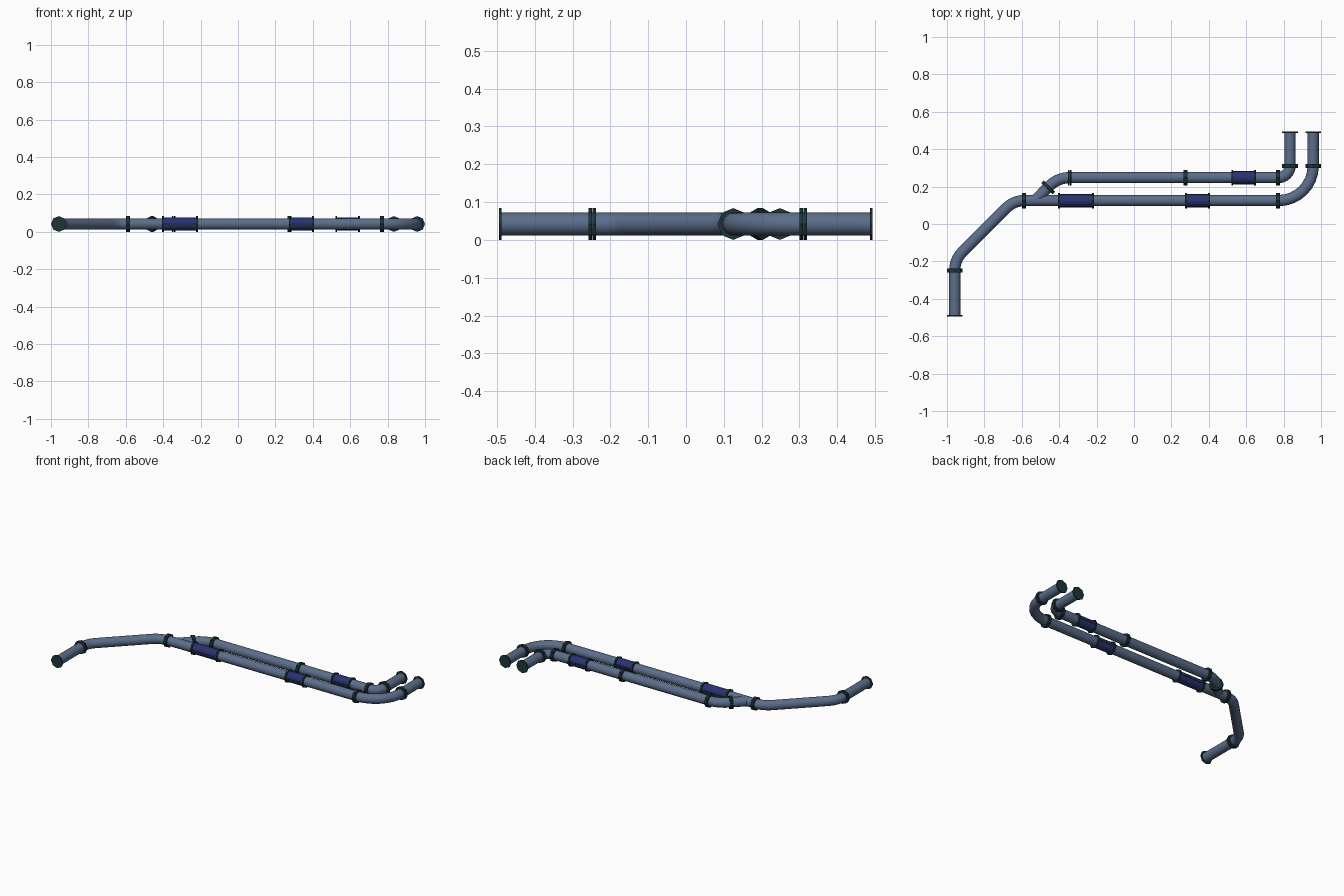
import bpy, bmesh, math
from mathutils import Vector, Matrix

cube = bpy.data.objects.get("Cube")
if cube:
    bpy.data.objects.remove(cube)

Z = 0.042          # pipe axis height
PIPE_R = 0.03
FLANGE_R = 0.042


def material(name, colour):
    m = bpy.data.materials.new(name)
    m.use_nodes = True
    m.diffuse_color = (*colour, 1)
    bsdf = m.node_tree.nodes["Principled BSDF"]
    bsdf.inputs["Base Color"].default_value = (*colour, 1)
    bsdf.inputs["Roughness"].default_value = 0.6
    return m


STEEL = material("slate blue steel", (0.105, 0.155, 0.255))
DARK = material("dark teal iron", (0.012, 0.036, 0.042))
NAVY = material("navy blue", (0.023, 0.031, 0.16))


def finish(name, bm, mat, smooth=False):
    bmesh.ops.recalc_face_normals(bm, faces=bm.faces)
    mesh = bpy.data.meshes.new(name)
    bm.to_mesh(mesh)
    bm.free()
    mesh.materials.append(mat)
    for p in mesh.polygons:
        p.use_smooth = smooth and len(p.vertices) == 4
    obj = bpy.data.objects.new(name, mesh)
    bpy.context.collection.objects.link(obj)


def rounded_path(corners, steps=8):
    """Corners are (x, y, bend radius); returns points with arc bends."""
    pts = [Vector((c[0], c[1], Z)) for c in corners]
    path = [pts[0]]
    for i in range(1, len(pts) - 1):
        a = (pts[i - 1] - pts[i]).normalized()
        b = (pts[i + 1] - pts[i]).normalized()
        half = a.angle(b) / 2
        r = corners[i][2]
        centre = pts[i] + (a + b).normalized() * r / math.sin(half)
        start = (pts[i] + a * r / math.tan(half) - centre).normalized()
        end = (pts[i] + b * r / math.tan(half) - centre).normalized()
        path += [centre + start.slerp(end, k / steps) * r for k in range(steps + 1)]
    return path + [pts[-1]]


def pipe(name, corners, sides=16):
    path = rounded_path(corners)
    bm = bmesh.new()
    rings = []
    for i, p in enumerate(path):
        before = (p - path[i - 1]).normalized() if i else Vector()
        after = (path[i + 1] - p).normalized() if i < len(path) - 1 else Vector()
        d = (before + after).normalized()
        side = Vector((d.y, -d.x, 0))
        rings.append([bm.verts.new(p + PIPE_R * (side * math.cos(t) + Vector((0, 0, math.sin(t)))))
                      for t in (math.tau * k / sides for k in range(sides))])
    for a, b in zip(rings, rings[1:]):
        for k in range(sides):
            n = (k + 1) % sides
            bm.faces.new((a[k], a[n], b[n], b[k]))
    bm.faces.new(rings[0])
    bm.faces.new(rings[-1])
    finish(name, bm, STEEL, True)


def add_disc(bm, x, y, angle, length, radius, sides=8):
    """Prism lying along the given plan angle, one vertex pointing up."""
    m = (Matrix.Translation((x, y, Z)) @ Matrix.Rotation(angle, 4, "Z")
         @ Matrix.Rotation(math.pi / 2, 4, "Y"))
    bmesh.ops.create_cone(bm, cap_ends=True, segments=sides, radius1=radius,
                          radius2=radius, depth=length, matrix=m)


def add_box(bm, centre, size):
    m = Matrix.Translation(centre) @ Matrix.Diagonal((*size, 1))
    bmesh.ops.create_cube(bm, size=1, matrix=m)


def joint(name, x, y, degrees):
    """Pair of flange plates bolted face to face."""
    bm = bmesh.new()
    a = math.radians(degrees)
    for s in (-0.0053, 0.0053):
        add_disc(bm, x + s * math.cos(a), y + s * math.sin(a), a, 0.0095, FLANGE_R)
    finish(name, bm, DARK)


def end_plate(name, x, y):
    bm = bmesh.new()
    add_disc(bm, x, y, math.pi / 2, 0.007, FLANGE_R)
    finish(name, bm, DARK)


def sleeve(name, x0, x1, y):
    """Navy split casing with bolted side seams between two flanges."""
    mid, length = (x0 + x1) / 2, x1 - x0
    bm = bmesh.new()
    add_disc(bm, mid, y, 0, length, 0.034, 16)
    finish(name + "_casing", bm, NAVY, True)
    # Side seams and their rows of bolts
    bm = bmesh.new()
    count = round(length / 0.012)
    for s in (-1, 1):
        add_box(bm, (mid, y + s * 0.0335, Z), (length, 0.006, 0.004))
        for i in range(1, count):
            add_box(bm, (x0 + length * i / count, y + s * 0.033, Z), (0.005, 0.005, 0.009))
    finish(name + "_seams", bm, DARK)
    bm = bmesh.new()
    for x in (x0, x1):
        add_disc(bm, x, y, 0, 0.01, FLANGE_R)
    finish(name + "_flanges", bm, DARK)


# Pipe runs
MAIN_Y, SIDE_Y = 0.125, 0.248
LEFT_X, INNER_X, OUTER_X = -0.958, 0.834, 0.958
pipe("main_pipe", [(LEFT_X, -0.492, 0), (LEFT_X, -0.19, 0.135), (-0.643, MAIN_Y, 0.135),
                   (OUTER_X, MAIN_Y, 0.185), (OUTER_X, 0.49, 0)])
pipe("branch_pipe", [(-0.53, MAIN_Y, 0), (-0.408, SIDE_Y, 0.155),
                     (INNER_X, SIDE_Y, 0.063), (INNER_X, 0.49, 0)])

# End plates
for label, x, y in (("intake", LEFT_X, -0.491), ("inner_outlet", INNER_X, 0.49),
                    ("outer_outlet", OUTER_X, 0.49)):
    end_plate(label + "_end_plate", x, y)

# Flanged joints
for label, x, y, deg in (("intake", LEFT_X, -0.248, 90), ("main_left", -0.588, MAIN_Y, 0),
                         ("main_right", 0.77, MAIN_Y, 0), ("outer_outlet", OUTER_X, 0.31, 90),
                         ("branch_fork", -0.459, 0.196, 45), ("branch_left", -0.343, SIDE_Y, 0),
                         ("branch_middle", 0.276, SIDE_Y, 0), ("branch_right", 0.77, SIDE_Y, 0),
                         ("inner_outlet", INNER_X, 0.31, 90)):
    joint(label + "_joint", x, y, deg)

# Split sleeves
sleeve("long_sleeve", -0.4, -0.22, MAIN_Y)
sleeve("short_sleeve", 0.278, 0.4, MAIN_Y)
sleeve("branch_sleeve", 0.525, 0.646, SIDE_Y)
